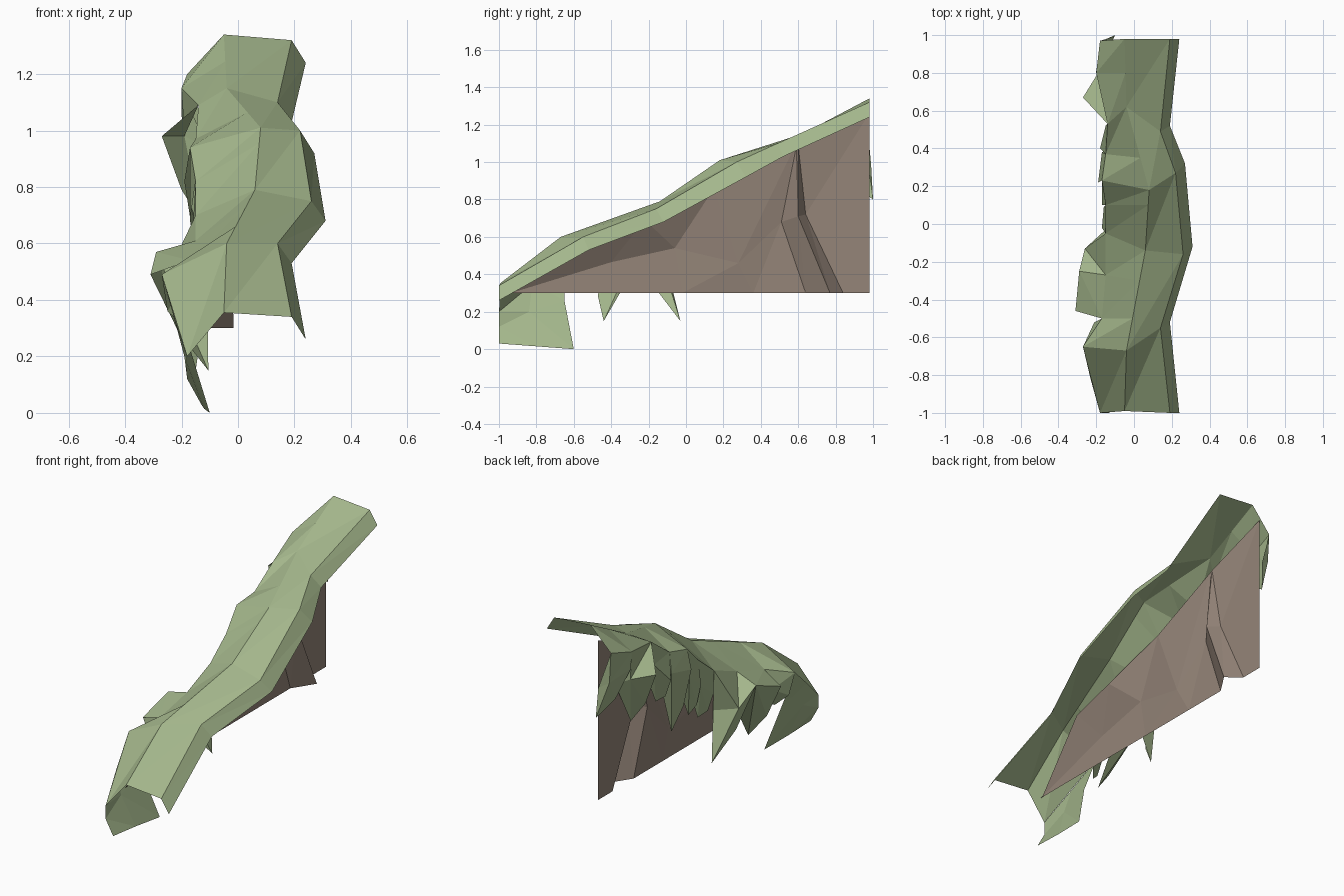
import bpy


def material(name, color):
    m = bpy.data.materials.new(name)
    m.diffuse_color = (*color, 1)
    return m


def sheet(name, verts, faces, mat):
    me = bpy.data.meshes.new(name)
    me.from_pydata(verts, [], faces)
    me.materials.append(mat)
    ob = bpy.data.objects.new(name, me)
    bpy.context.collection.objects.link(ob)
    return ob


def loft(name, lines, mat):
    """Join polylines with equal point counts into a faceted sheet."""
    n = len(lines[0])
    verts = [p for line in lines for p in line]
    faces = []
    for i in range(len(lines) - 1):
        for j in range(n - 1):
            a = i * n + j
            faces += [(a, a + n, a + n + 1), (a, a + n + 1, a + 1)]
    return sheet(name, verts, faces, mat)


def along(line, y):
    """Point on a polyline at the given y."""
    for a, b in zip(line, line[1:]):
        if y <= b[1]:
            break
    t = (y - a[1]) / (b[1] - a[1])
    return tuple(p + (q - p) * t for p, q in zip(a, b))


grass = material("grass", (0.37, 0.47, 0.26))
earth = material("earth", (0.30, 0.235, 0.19))

# Sloping grass top: three lines running front to back
lip = [(.24, -1, .26), (.19, -.52, .53), (.31, -.12, .68),
       (.27, .32, .92), (.19, .52, 1.03), (.24, .98, 1.24)]
edge = [(.19, -1, .34), (.14, -.55, .60), (.26, -.16, .75),
        (.22, .27, 1.0), (.14, .49, 1.10), (.19, .98, 1.32)]
ridge = [(-.05, -.99, .355), (-.04, -.67, .60), (.06, -.14, .79),
         (.08, .18, 1.01), (-.04, .62, 1.15), (-.05, .98, 1.34)]
loft("grass_top", [ridge, edge, lip], grass)

# Ragged left shoulder of the grass, joined to the ridge
shoulder = [(-.18, -1, .20), (-.27, -.65, .49), (-.17, -.50, .54),
            (-.15, -.27, .61), (-.15, -.05, .70), (-.15, .10, .82),
            (-.17, .23, .94), (-.15, .37, .97), (-.14, .53, 1.09),
            (-.20, .80, 1.15), (-.18, .97, 1.20)]
ridge_ys = (-.99, -.67, -.5, -.3, -.14, .1, .18, .35, .62, .8, .98)
loft("grass_shoulder", [shoulder, [along(ridge, y) for y in ridge_ys]], grass)

# Hanging tufts: root range in y, two outer points, tip; a flap folds inwards
tufts = [
    (.80, .97, (-.20, .81, 1.05), (-.17, .97, 1.02), (-.10, 1.0, .80)),
    (.53, .80, (-.27, .67, .98), (-.19, .80, .98), (-.13, .71, .68)),
    (.37, .53, (-.18, .40, .82), (-.15, .52, .95), (-.12, .46, .70)),
    (.23, .37, (-.19, .22, .82), (-.17, .38, .85), (-.12, .31, .46)),
    (.10, .23, (-.17, .10, .68), (-.17, .21, .76), (-.12, .15, .50)),
    (-.05, .10, (-.17, -.02, .58), (-.16, .09, .66), (-.12, .06, .45)),
    (-.27, -.05, (-.29, -.25, .57), (-.26, -.13, .47), (-.15, -.03, .15)),
    (-.50, -.27, (-.31, -.46, .49), (-.29, -.25, .57), (-.105, -.44, .15)),
    (-.65, -.50, (-.25, -.62, .36), (-.21, -.52, .42), (-.12, -.50, .32)),
]
for i, (y0, y1, m0, m1, tip) in enumerate(tufts):
    inner = (-.11, min(m1[1] + .03, .99), m1[2] - .04)
    low = ((m0[0] + tip[0]) / 2, (m0[1] + tip[1]) / 2 - .02,
           (m0[2] + tip[2]) / 2 - .04)
    sheet(f"hanging_tuft_{i + 1}",
          [along(shoulder, y0), along(shoulder, y1), m0, m1, tip, inner, low],
          [(0, 2, 3), (0, 3, 1), (2, 6, 3), (6, 4, 3), (1, 3, 5), (3, 4, 5)],
          grass)

# Broad curtain of grass at the low front end
loft("front_curtain", [
    [(-.18, -1, .20), (-.23, -.82, .35), (-.27, -.65, .49)],
    [(-.18, -1, .12), (-.19, -.84, .20), (-.18, -.65, .26)],
    [(-.13, -1, .03), (-.12, -.80, .015), (-.10, -.60, 0)]], grass)

# Earth wall below: base, middle and top lines with one buttress fold
base = [(-.10, y, .3) for y in (-.94, -.40, -.02, .36, .64)]
base += [(-.015, .77, .3), (-.10, .84, .3), (-.10, .98, .3)]
middle = [(-.10, -.92, .305), (-.10, -.40, .465), (-.10, -.06, .54),
          (-.08, .28, .46), (-.10, .51, .68), (-.03, .60, .71),
          (-.10, .64, .72), (-.10, .98, .80)]
top = [(-.10, -.91, .31), (0, -.50, .61), (0, -.22, .69),
       (-.05, .15, .86), (-.07, .58, 1.08), (-.07, .59, 1.085),
       (-.07, .60, 1.09), (-.10, .98, 1.26)]
loft("earth_wall", [base, middle, top], earth)
